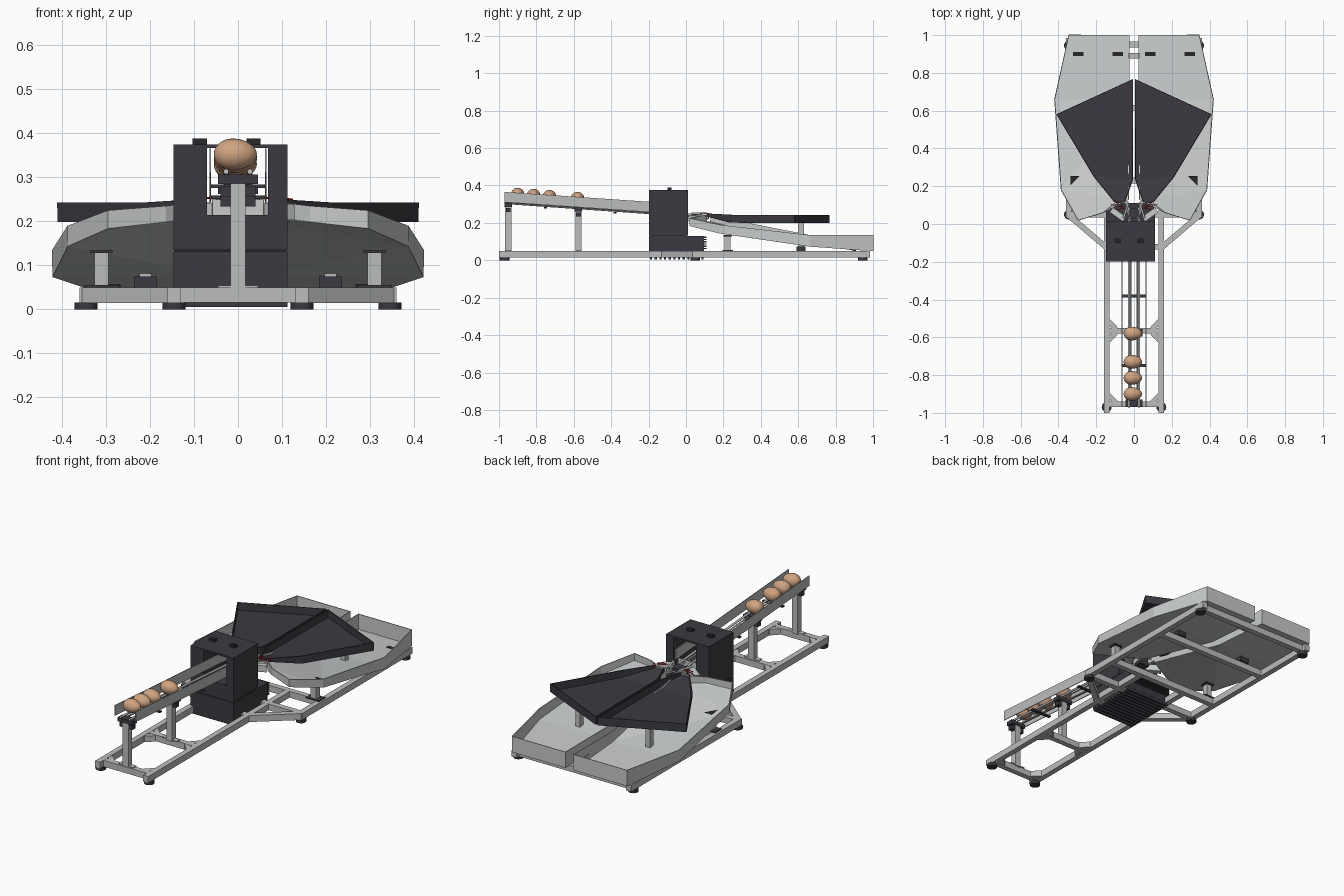
import bpy, bmesh, math
from mathutils import Vector

cube = bpy.data.objects.get("Cube")
if cube:
    bpy.data.objects.remove(cube, do_unlink=True)


def material(name, r, g, b):
    m = bpy.data.materials.new(name)
    m.use_nodes = True
    m.diffuse_color = (r, g, b, 1)
    m.node_tree.nodes["Principled BSDF"].inputs["Base Color"].default_value = (r, g, b, 1)
    return m


STEEL = material("rail grey", .50, .51, .51)
SHEET = material("tray grey", .58, .60, .60)
DARK = material("charcoal", .045, .042, .052)
BLACK = material("slot black", .02, .02, .023)
EGG = material("eggshell", .63, .37, .22)
RED = material("red", .65, .01, .01)


def finish(bm, name, mat):
    bmesh.ops.recalc_face_normals(bm, faces=bm.faces)
    me = bpy.data.meshes.new(name)
    bm.to_mesh(me)
    bm.free()
    me.materials.append(mat)
    ob = bpy.data.objects.new(name, me)
    bpy.context.collection.objects.link(ob)
    return ob


def box(name, x0, x1, y0, y1, z0, z1, mat):
    bm = bmesh.new()
    bmesh.ops.create_cube(bm, size=1)
    for v in bm.verts:
        v.co = ((x0 + x1) / 2 + v.co.x * (x1 - x0),
                (y0 + y1) / 2 + v.co.y * (y1 - y0),
                (z0 + z1) / 2 + v.co.z * (z1 - z0))
    return finish(bm, name, mat)


def beam(name, a, b, width, height, mat):
    """Rectangular bar from a to b, with its height kept upright."""
    a, b = Vector(a), Vector(b)
    side = (b - a).cross(Vector((0, 0, 1))).normalized() * width / 2
    up = Vector((0, 0, height / 2))
    bm = bmesh.new()
    ends = [[bm.verts.new(p + s * side + t * up)
             for s, t in ((-1, -1), (1, -1), (1, 1), (-1, 1))] for p in (a, b)]
    bm.faces.new(ends[0])
    bm.faces.new(ends[1])
    for i in range(4):
        j = (i + 1) % 4
        bm.faces.new((ends[0][i], ends[0][j], ends[1][j], ends[1][i]))
    return finish(bm, name, mat)


def rod(name, a, b, radius, mat, sides=12):
    a, b = Vector(a), Vector(b)
    bm = bmesh.new()
    bmesh.ops.create_cone(bm, cap_ends=True, segments=sides, radius1=radius,
                          radius2=radius, depth=(b - a).length)
    ob = finish(bm, name, mat)
    ob.location = (a + b) / 2
    ob.rotation_mode = 'QUATERNION'
    ob.rotation_quaternion = (b - a).to_track_quat('Z', 'Y')
    for p in ob.data.polygons:
        p.use_smooth = len(p.vertices) == 4
    return ob


def tray(name, s, outline, floors, open_edge, thick, mat):
    """Folded sheet: outline rows are x, y, floor height, wall top height."""
    bm = bmesh.new()
    low = [bm.verts.new((s * x, y, z)) for x, y, z, t in outline]
    top = [bm.verts.new((s * x, y, t)) for x, y, z, t in outline]
    for f in floors:
        bm.faces.new([low[i] for i in f])
    n = len(outline)
    for i in range(n):
        j = (i + 1) % n
        if i != open_edge:
            bm.faces.new((low[i], low[j], top[j], top[i]))
    ob = finish(bm, name, mat)
    mod = ob.modifiers.new("sheet thickness", 'SOLIDIFY')
    mod.thickness = thick
    mod.offset = 0
    return ob


MID = .0325   # height of frame centre line
BAR = .035

# Centre frame cross members
for y, half in ((-.955, .145), (-.565, .145), (-.12, .145),
                (.05, .345), (.23, .345), (.615, .345), (.95, .345)):
    beam("frame_crossbar", (-half, y, MID), (half, y, MID), .03, BAR - .001, STEEL)

# Mirrored parts of the frame, trays and guides
GREY_OUTLINE = [(.025, 1, .05, .135), (.345, 1, .05, .135), (.42, .66, .075, .135),
                (.385, .18, .145, .19), (.295, .02, .185, .225), (.165, .06, .2, .235),
                (.1, .11, .205, .243), (.03, .13, .205, .24), (.025, .66, .075, .135)]
GREY_FLOOR = [(0, 1, 2, 8), (8, 2, 3), (8, 3, 7), (7, 3, 4), (7, 4, 5), (7, 5, 6)]
DARK_OUTLINE = [(.007, .765, .2, .243), (.408, .58, .2, .243), (.21, .25, .203, .243),
                (.1, .115, .235, .25), (.05, .115, .235, .25), (.007, .24, .203, .243)]
DARK_FLOOR = [(0, 1, 2, 5), (5, 2, 3, 4)]

for s in (-1, 1):
    beam("front_rail", (s * .145, -1, MID), (s * .145, -.115, MID), .03, BAR, STEEL)
    beam("diagonal_rail", (s * .145, -.125, MID), (s * .345, .045, MID), .03, BAR, STEEL)
    beam("rear_rail", (s * .345, .035, MID), (s * .345, .985, MID), .03, BAR, STEEL)
    beam("inner_rail", (s * .145, -.12, MID), (s * .145, .23, MID), .03, BAR - .002, STEEL)
    for y, d in ((-.955, 1), (-.565, 1), (-.565, -1)):
        beam("corner_brace", (s * .135, y + d * .05, MID), (s * .095, y + d * .01, MID),
             .025, BAR - .003, STEEL)
    for x, y in ((.145, -.97), (.345, .05), (.345, .945)):
        rod("foot", (s * x, y, 0), (s * x, y, .016), .026, DARK, 20)

    tray("collecting_tray", s, GREY_OUTLINE, GREY_FLOOR, 6, .005, SHEET)
    tray("dark_upper_tray", s, DARK_OUTLINE, DARK_FLOOR, 3, .006, DARK)

    # Tray posts and brackets
    box("tray_post", s * .31 - .016, s * .31 + .016, .205, .237, .05, .135, STEEL)
    box("tray_post_cap", s * .31 - .025, s * .31 + .025, .2, .245, .128, .135, DARK)
    box("tray_post_base", s * .31 - .04, s * .31 + .04, .195, .25, .05, .055, DARK)
    box("upper_tray_post", s * .21 - .014, s * .21 + .014, .6, .63, .05, .2, STEEL)
    box("upper_tray_post_base", s * .21 - .026, s * .21 + .026, .59, .64, .05, .075, DARK)
    bm = bmesh.new()
    bm.faces.new([bm.verts.new((s * x, y, z)) for x, y, z in
                  ((.285, .255, .148), (.335, .255, .148), (.335, .205, .156))])
    finish(bm, "tray_bracket", BLACK)
    for x in (.085, .295):
        box("tray_slot", s * x - .028, s * x + .028, .89, .91, .05, .061, BLACK)

    # Sloping feed chute
    beam("chute_side", (s * .063, -.97, .338), (s * .063, .0, .272), .004, .055, STEEL)
    rod("chute_rod", (s * .027, -.97, .313), (s * .027, .03, .243), .006, STEEL)
    rod("chute_inner_rod", (s * .016, -.93, .302), (s * .016, .03, .235), .004, STEEL)

    # Delivery fingers and red wires
    beam("delivery_finger", (s * .02, .03, .225), (s * .04, .12, .235), .018, .03, SHEET)
    beam("delivery_side_plate", (s * .05, .025, .225), (s * .12, .075, .22), .03, .035, SHEET)
    rod("delivery_pin", (s * .055, .03, .25), (s * .03, .11, .25), .006, STEEL, 8)
    for x, y in ((.125, .105), (.11, .125), (.095, .075)):
        rod("red_wire", (s * .05, .085, .255), (s * x, y, .25), .002, RED, 6)

box("tray_link", -.03, .03, .875, .905, .055, .09, STEEL)
box("delivery_block", -.03, .03, .035, .085, .2, .245, DARK)
box("delivery_bar", -.11, .11, .1, .106, .232, .24, STEEL)
box("chute_end_plate", -.058, .058, -.02, -.015, .215, .25, SHEET)

# Chute posts with dark saddles
for y, top in ((-.95, .285), (-.575, .262)):
    box("chute_post", -.017, .017, y - .017, y + .017, .045, top, STEEL)
    box("saddle", -.045, .045, y - .02, y + .02, top, top + .022, DARK)
    box("saddle_clamp", -.04, .04, y - .013, y + .013, top - .028, top - .006, DARK)
    box("post_base", -.045, .045, y - .014, y + .014, .049, .054, STEEL)
for y in (-.75, -.38):
    z = .295 - (y + .97) * .069
    box("chute_tie", -.061, .061, y - .008, y + .008, z - .004, z + .004, DARK)

# Eggs lying across the chute, slightly blunter at one end
for y in (-.9, -.815, -.73, -.58):
    bm = bmesh.new()
    bmesh.ops.create_uvsphere(bm, u_segments=24, v_segments=14, radius=1)
    for v in bm.verts:
        taper = 1 - .1 * v.co.z
        v.co = (v.co.z * .049, v.co.x * .036 * taper, v.co.y * .036 * taper)
    egg = finish(bm, "egg", EGG)
    egg.location = (-.006, y, .352 - (y + .9) * .069)
    for p in egg.data.polygons:
        p.use_smooth = True

# Machine housing with a tunnel through the upper half
L, R, F, B = -.147, .112, -.198, .012
box("housing_left", L, -.07, F, B, .135, .375, DARK)
box("housing_right", .068, R, F, B, .135, .375, DARK)
box("housing_sill", -.07, .068, F, B, .135, .215, DARK)
box("housing_roof", -.07, .068, F, B, .367, .375, DARK)
box("housing_base", L, R, F, .095, .02, .131, DARK)
box("housing_seam", L + .004, R - .004, F + .004, B - .004, .13, .136, BLACK)
for x in (-.087, .035):
    box("top_button", x - .016, x + .016, -.1, -.078, .375, .388, BLACK)

# Cooling ribs behind and below the base
for i in range(6):
    z = .06 + i * .012
    box("rear_rib", L, R, .09, .11, z, z + .006, DARK)
for i in range(12):
    y = F + .005 + i * .025
    box("bottom_rib", L, R, y, y + .012, .005, .022, DARK)
